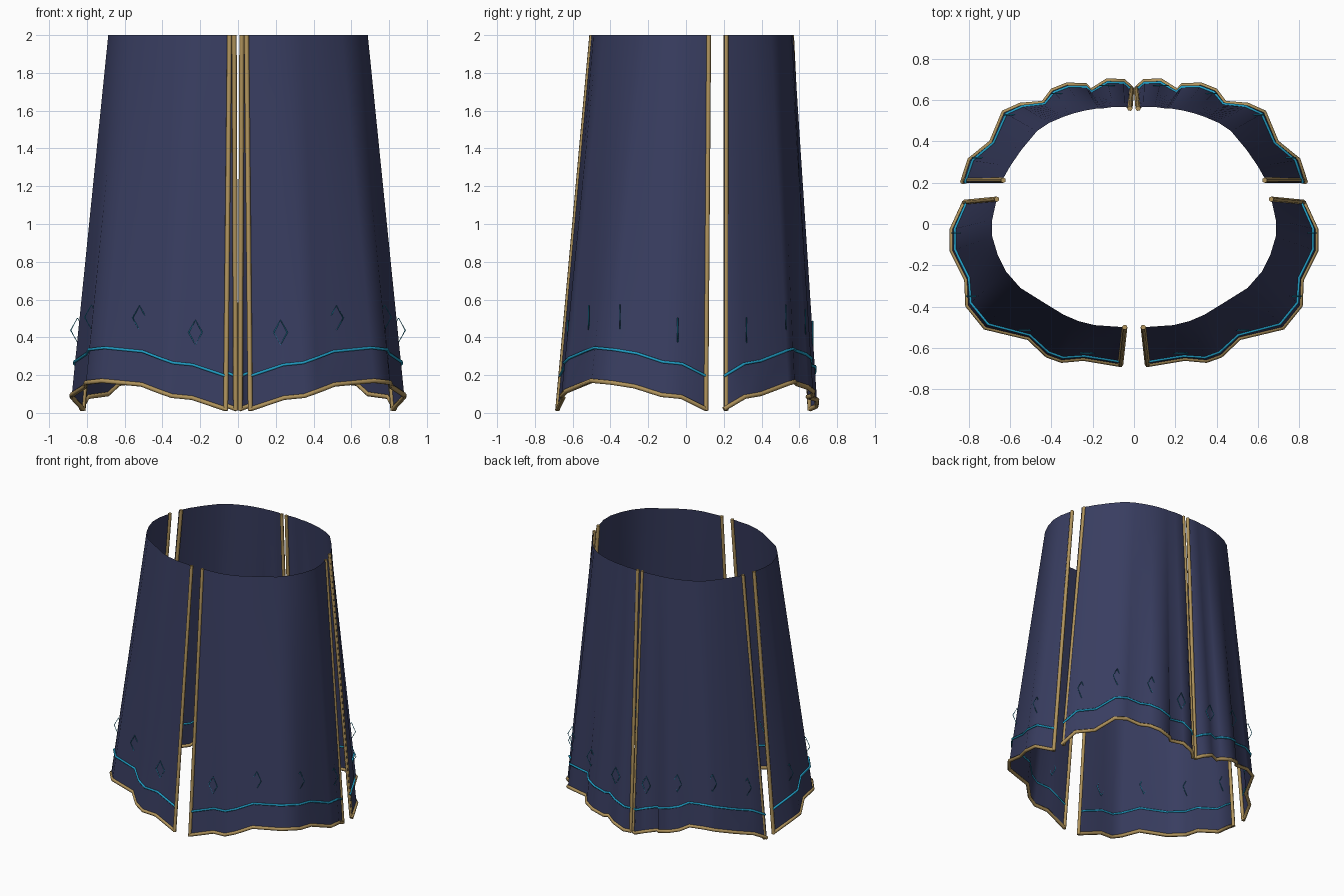
import bpy, math
from mathutils import Vector

if "Cube" in bpy.data.objects:
    bpy.data.objects.remove(bpy.data.objects["Cube"])


def material(name, rgb):
    m = bpy.data.materials.new(name)
    m.diffuse_color = (*rgb, 1)
    m.use_nodes = True
    m.node_tree.nodes["Principled BSDF"].inputs["Base Color"].default_value = m.diffuse_color
    return m


NAVY = material("navy cloth", (0.040, 0.047, 0.118))
GOLD = material("gold trim", (0.43, 0.29, 0.105))
CYAN = material("cyan thread", (0.015, 0.34, 0.56))
TOP = 2.0

# Each panel column: hem x, y, z and waist x, y
FRONT = [(.065, -.68, .02, .045, -.50), (.245, -.65, .08, .19, -.49),
         (.35, -.66, .09, .27, -.47), (.42, -.635, .115, .34, -.44),
         (.51, -.55, .15, .43, -.385), (.72, -.50, .17, .55, -.31),
         (.805, -.395, .16, .62, -.23), (.81, -.27, .14, .66, -.15),
         (.88, -.13, .095, .687, -.06), (.88, -.025, .085, .687, .02),
         (.82, .105, .02, .665, .12)]
BACK = [(.83, .20, .02, .645, .20), (.795, .31, .085, .60, .28),
        (.69, .395, .10, .545, .36), (.63, .54, .155, .47, .45),
        (.55, .575, .165, .41, .49), (.44, .585, .155, .34, .52),
        (.395, .645, .135, .29, .537), (.325, .673, .115, .235, .55),
        (.235, .67, .09, .175, .56), (.21, .645, .085, .15, .56),
        (.13, .693, .07, .10, .567), (.05, .69, .035, .045, .567),
        (.012, .655, .02, .02, .56)]


def on_cloth(col, z, side):
    """Point of a panel column at height z."""
    bx, by, bz, tx, ty = col
    t = (z - bz) / (TOP - bz)
    return Vector((side * (bx + (tx - bx) * t), by + (ty - by) * t, z))


def column_at(cols, f):
    """Column at a fraction of the hem length."""
    lens = [math.dist(a[:2], b[:2]) for a, b in zip(cols, cols[1:])]
    d = f * sum(lens)
    for a, b, n in zip(cols, cols[1:], lens):
        if d <= n:
            return [p + (q - p) * d / n for p, q in zip(a, b)]
        d -= n
    return cols[-1]


def cord(name, paths, radius, mat, closed=False, res=1):
    cu = bpy.data.curves.new(name, 'CURVE')
    cu.dimensions = '3D'
    cu.bevel_depth = radius
    cu.bevel_resolution = res
    cu.use_fill_caps = True
    for pts in paths:
        sp = cu.splines.new('POLY')
        sp.points.add(len(pts) - 1)
        for p, co in zip(sp.points, pts):
            p.co = (*co, 1)
        sp.use_cyclic_u = closed
    cu.materials.append(mat)
    ob = bpy.data.objects.new(name, cu)
    bpy.context.collection.objects.link(ob)
    return ob


def panel(name, cols, side):
    # Cloth sheet, folds fading out towards the waist
    rows, n = 10, len(cols)
    verts = [on_cloth(c, c[2] + (TOP - c[2]) * r / rows, side)
             for r in range(rows + 1) for c in cols]
    faces = []
    for r in range(rows):
        for i in range(n - 1):
            a = r * n + i
            f = (a, a + 1, a + n + 1, a + n)
            faces.append(f if side > 0 else f[::-1])
    me = bpy.data.meshes.new(name)
    me.from_pydata(verts, [], faces)
    me.materials.append(NAVY)
    me.shade_smooth()
    bpy.context.collection.objects.link(bpy.data.objects.new(name, me))

    # Gold cord along the hem and both upright edges
    cord(name + "_hem_trim", [[on_cloth(c, c[2], side) for c in cols]], .013, GOLD)
    edges = []
    for c in (cols[0], cols[-1]):
        shift = Vector((-.012 * side, .012, 0)) if c is BACK[0] else Vector((0, 0, 0))
        edges.append([on_cloth(c, z, side) + shift for z in (c[2] - .008, TOP)])
    cord(name + "_edge_trim", edges, .013, GOLD)

    # Thread line running above the hem
    line = []
    for c in cols:
        p = on_cloth(c, c[2] + .175, side)
        line.append(Vector((p.x * 1.004, p.y * 1.004, p.z)))
    cord(name + "_thread_line", [line], .008, CYAN)

    # Row of upright stitched diamonds
    diamonds = []
    for f in (.125, .375, .625, .875):
        c = column_at(cols, f)
        p = on_cloth(c, c[2] + .35, side)
        p.x *= 1.006
        p.y *= 1.006
        diamonds.append([p + Vector(d) for d in
                         ((0, 0, .065), (.036, 0, 0), (0, 0, -.065), (-.036, 0, 0))])
    cord(name + "_diamonds", diamonds, .003, CYAN, closed=True, res=0)


for label, side in (("right", 1), ("left", -1)):
    panel("front_panel_" + label, FRONT, side)
    panel("back_panel_" + label, BACK, side)
